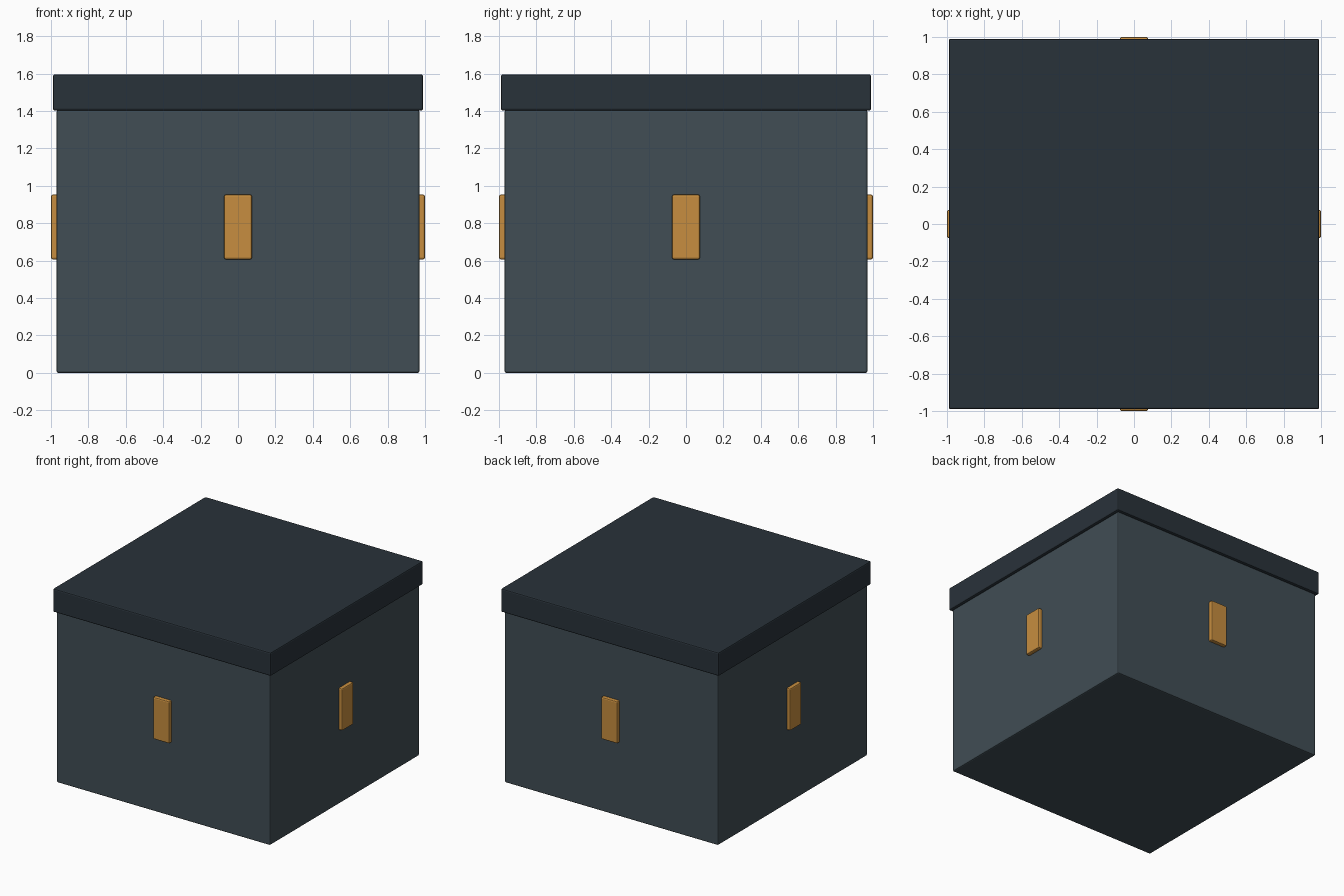
import bpy, bmesh, math
from mathutils import Matrix

if "Cube" in bpy.data.objects:
    bpy.data.objects.remove(bpy.data.objects["Cube"])


def material(name, color):
    m = bpy.data.materials.new(name)
    m.diffuse_color = (*color, 1)
    m.use_nodes = True
    m.node_tree.nodes["Principled BSDF"].inputs["Base Color"].default_value = m.diffuse_color
    return m


def box(name, lo, hi, bevel, mat, turn=0.0):
    """Bevelled box between two corners, turned about the z axis."""
    size = [b - a for a, b in zip(lo, hi)]
    mid = [(a + b) / 2 for a, b in zip(lo, hi)]
    bm = bmesh.new()
    bmesh.ops.create_cube(bm, size=1)
    bmesh.ops.scale(bm, vec=size, verts=bm.verts)
    bmesh.ops.translate(bm, vec=mid, verts=bm.verts)
    bmesh.ops.bevel(bm, geom=bm.edges[:], offset=bevel, segments=2,
                    profile=0.5, affect='EDGES')
    bm.transform(Matrix.Rotation(turn, 4, 'Z'))
    me = bpy.data.meshes.new(name)
    bm.to_mesh(me)
    bm.free()
    me.materials.append(mat)
    ob = bpy.data.objects.new(name, me)
    bpy.context.collection.objects.link(ob)
    return ob


slate = material("slate", (0.052, 0.075, 0.09))
dark = material("dark_slate", (0.022, 0.032, 0.042))
amber = material("amber", (0.57, 0.27, 0.05))

# Main box and overhanging lid
box("body", (-0.97, -0.97, 0), (0.97, 0.97, 1.405), 0.01, slate)
box("lid", (-0.99, -0.99, 1.403), (0.99, 0.99, 1.595), 0.01, dark)

# One latch plate on each side
for i, side in enumerate(("front", "right", "back", "left")):
    box("latch_" + side, (-0.075, -1.0, 0.607), (0.075, -0.94, 0.953),
        0.01, amber, i * math.pi / 2)
